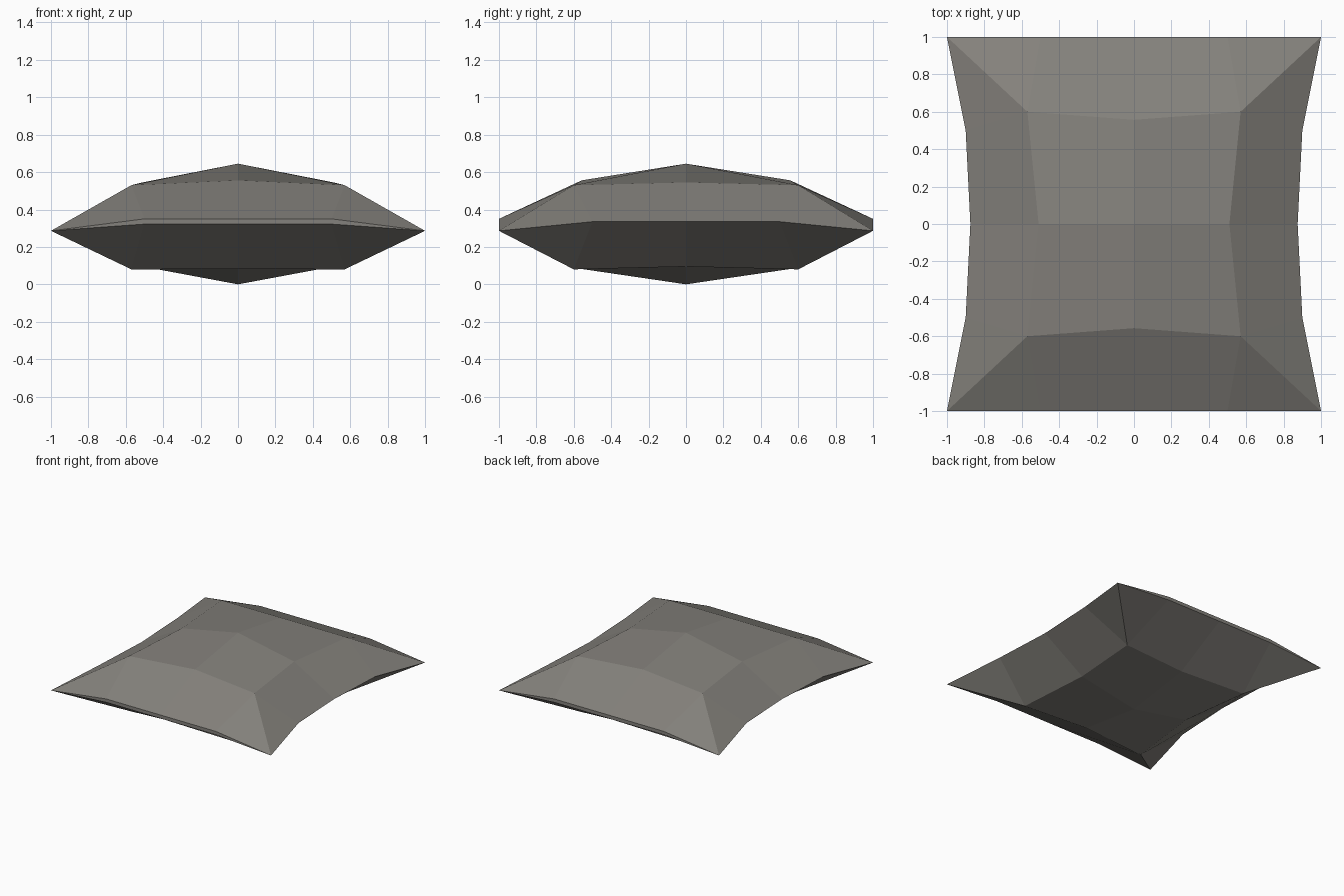
import bpy

if "Cube" in bpy.data.objects:
    bpy.data.objects.remove(bpy.data.objects["Cube"])

fabric = bpy.data.materials.new("warm grey fabric")
fabric.diffuse_color = (0.23, 0.22, 0.2, 1)
fabric.use_nodes = True
fabric.node_tree.nodes["Principled BSDF"].inputs["Base Color"].default_value = fabric.diffuse_color

# One quarter of the cushion: x, y, upper z, lower z
quarter = {
    "centre": (0, 0, 0.645, 0.0),
    "mid_x": (0.51, 0, 0.545, 0.095),
    "bend": (0.57, 0.60, 0.53, 0.08),
    "mid_y": (0, 0.557, 0.556, 0.082),
    "side_mid": (0.875, 0, 0.335, 0.335),
    "side": (0.90, 0.5, 0.335, 0.335),
    "corner": (1, 1, 0.286, 0.286),
    "end": (0.5, 1, 0.35, 0.322),
    "end_mid": (0, 1, 0.35, 0.322),
}
panels = [
    ("centre", "mid_x", "bend", "mid_y"),
    ("mid_x", "side_mid", "side", "bend"),
    ("side", "corner", "bend"),
    ("bend", "corner", "end"),
    ("mid_y", "bend", "end", "end_mid"),
]

verts, index = [], {}


def vid(name, low):
    """Index of a vertex, shared where upper and lower points meet."""
    x, y, up, down = quarter[name]
    p = (x, y, down if low else up)
    if p not in index:
        index[p] = len(verts)
        verts.append(p)
    return index[p]


# Upper and lower sheets
faces = [[vid(n, False) for n in p] for p in panels]
faces += [[vid(n, True) for n in reversed(p)] for p in panels]
# Thin seam wall along the front and back edges
faces.append([vid("corner", False), vid("end", True), vid("end", False)])
faces.append([vid("end", False), vid("end", True),
              vid("end_mid", True), vid("end_mid", False)])

mesh = bpy.data.meshes.new("cushion")
mesh.from_pydata(verts, [], faces)
mesh.materials.append(fabric)
cushion = bpy.data.objects.new("cushion", mesh)
bpy.context.collection.objects.link(cushion)

# Mirror the quarter into the full cushion
mirror = cushion.modifiers.new("mirror", 'MIRROR')
mirror.use_axis = (True, True, False)
